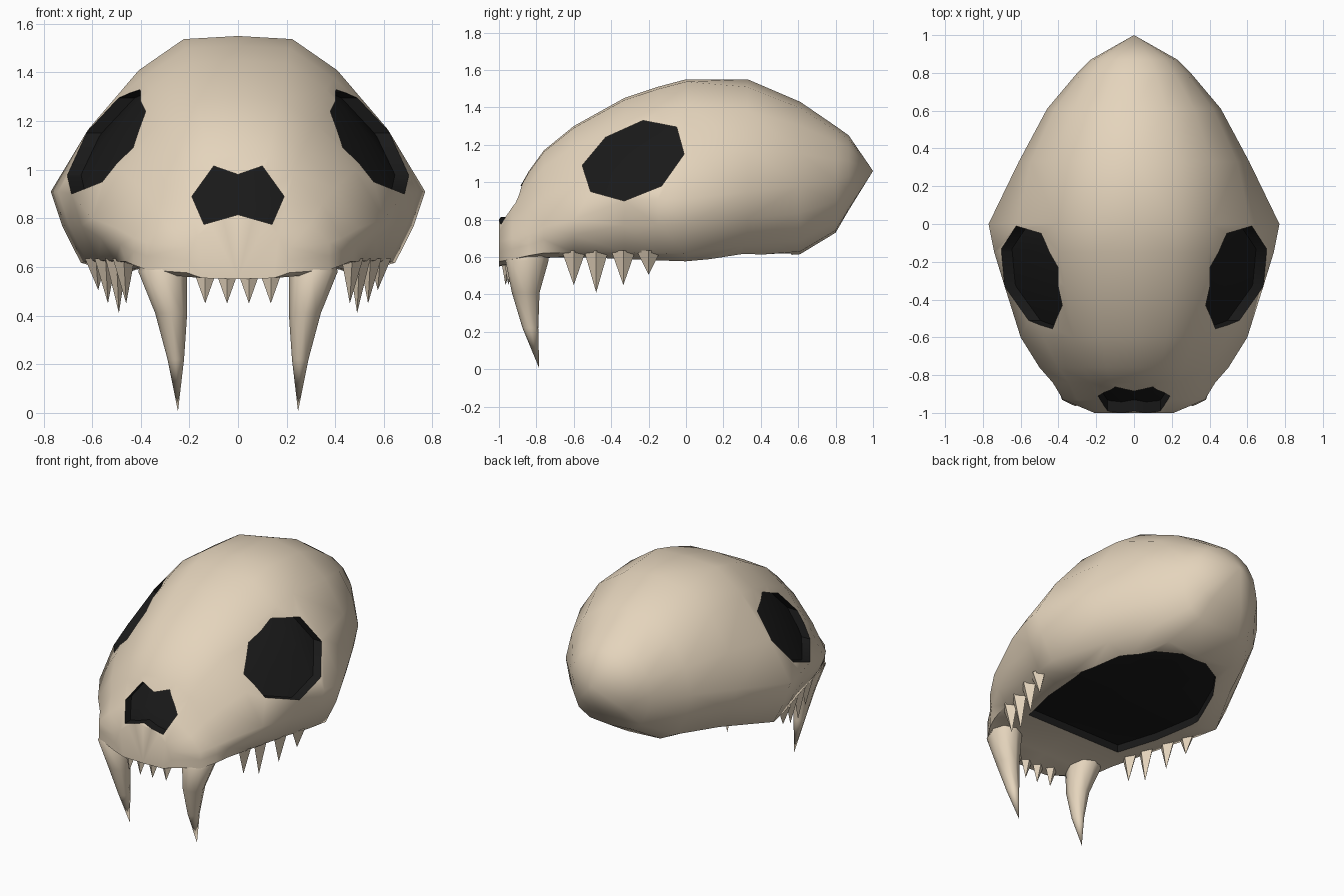
import bpy, bmesh, math

if "Cube" in bpy.data.objects:
    bpy.data.objects.remove(bpy.data.objects["Cube"])


def material(name, rgb):
    m = bpy.data.materials.new(name)
    m.diffuse_color = (*rgb, 1)
    m.use_nodes = True
    m.node_tree.nodes["Principled BSDF"].inputs["Base Color"].default_value = m.diffuse_color
    return m


BONE = material("bone", (0.78, 0.66, 0.505))
DARK = material("dark cavity", (0.010, 0.010, 0.010))


def finish(bm, name, mat):
    bmesh.ops.recalc_face_normals(bm, faces=bm.faces)
    mesh = bpy.data.meshes.new(name)
    bm.to_mesh(mesh)
    bm.free()
    mesh.materials.append(mat)
    ob = bpy.data.objects.new(name, mesh)
    bpy.context.collection.objects.link(ob)
    return ob


def activate(ob):
    bpy.ops.object.select_all(action='DESELECT')
    ob.select_set(True)
    bpy.context.view_layer.objects.active = ob


def smooth(ob, angle):
    activate(ob)
    bpy.ops.object.shade_smooth_by_angle(angle=math.radians(angle))


def loft(bm, rings, tip):
    """Skin closed rings, cap the first one and close the last on a point."""
    rows = [[bm.verts.new(p) for p in r] for r in rings]
    n = len(rows[0])
    bm.faces.new(rows[0])
    for a, b in zip(rows, rows[1:]):
        for i in range(n):
            j = (i + 1) % n
            bm.faces.new((a[i], a[j], b[j], b[i]))
    end = bm.verts.new(tip)
    for i in range(n):
        bm.faces.new((rows[-1][i], rows[-1][(i + 1) % n], end))


# Skull cross-section: upper and lower halves, a rounder one for the back
# and a boxier lower half for the snout
UPPER = [(0, 1), (.29, .98), (.53, .78), (.80, .40), (1, 0)]
LOWER = [(.94, .42), (.84, .88), (.65, 1), (0, 1)]
ROUND_UP = [(0, 1), (.38, .92), (.71, .71), (.92, .38), (1, 0)]
ROUND_LOW = [(.92, .38), (.71, .71), (.38, .92), (0, 1)]
SNOUT_LOW = [(1, .40), (1, .80), (.70, .97), (0, 1)]

# y, top z, widest z, bottom z, half width, shape (+ rounder, - boxier)
STATIONS = [
    (-1.00, .80, .68, .55, .21, -1),
    (-.93, .90, .70, .56, .375, -1),
    (-.84, 1.06, .72, .58, .43, -1),
    (-.76, 1.17, .76, .595, .50, -.5),
    (-.60, 1.30, .80, .60, .60, 0),
    (-.33, 1.45, .90, .59, .685, 0),
    (-.15, 1.51, .91, .582, .74, 0),
    (0, 1.55, .91, .577, .77, 0),
    (.33, 1.55, .95, .595, .61, .8),
    (.61, 1.43, .98, .615, .46, .9),
    (.80, 1.30, 1.01, .73, .30, 1),
    (.87, 1.25, 1.03, .85, .23, 1),
]


def section(y, top, mid, bot, w, e):
    def mix(p, q, t):
        return p[0] + (q[0] - p[0]) * t, p[1] + (q[1] - p[1]) * t
    half = []
    for p, q in zip(UPPER, ROUND_UP):
        u, v = mix(p, q, max(e, 0))
        half.append((u * w, y, mid + v * (top - mid)))
    for p, q in zip(LOWER, ROUND_LOW if e > 0 else SNOUT_LOW):
        u, v = mix(p, q, e * .55 if e > 0 else -e)
        half.append((u * w, y, mid - v * (mid - bot)))
    return half + [(-x, y, z) for x, y, z in half[-2:0:-1]]


def skull_bm():
    bm = bmesh.new()
    loft(bm, [section(*s) for s in STATIONS], (0, 1, 1.06))
    bmesh.ops.recalc_face_normals(bm, faces=bm.faces)
    bmesh.ops.triangulate(bm, faces=bm.faces)
    return bm


# Bone skull
skull = finish(skull_bm(), "skull", BONE)
skull.data.materials.append(DARK)

# Dark core seen through the openings
bm = skull_bm()
bm.normal_update()
moves = [(v, v.normal * 0.05) for v in bm.verts]
for v, d in moves:
    v.co -= d
core = finish(bm, "inner_cavity", DARK)
smooth(core, 50)


def cut(outline, place, lo, hi):
    """Cut a straight opening with dark walls through the skull."""
    bm = bmesh.new()
    a = [bm.verts.new(place(u, v, lo)) for u, v in outline]
    b = [bm.verts.new(place(u, v, hi)) for u, v in outline]
    bm.faces.new(a)
    bm.faces.new(b[::-1])
    n = len(a)
    for i in range(n):
        bm.faces.new((a[i], b[i], b[(i + 1) % n], a[(i + 1) % n]))
    cutter = finish(bm, "cutter", DARK)
    cutter.hide_render = True
    activate(skull)
    mod = skull.modifiers.new("opening", 'BOOLEAN')
    mod.operation = 'DIFFERENCE'
    mod.solver = 'EXACT'
    mod.material_mode = 'TRANSFER'
    mod.object = cutter
    bpy.ops.object.modifier_apply(modifier=mod.name)
    bpy.data.objects.remove(cutter)


def mirrored(half):
    return half + [(-u, v) for u, v in half[::-1] if u > 0]


# Eye sockets, nose opening and underside opening
EYE = [(-.555, 1.09), (-.43, 1.24), (-.23, 1.33), (-.05, 1.295),
       (-.01, 1.15), (-.13, .98), (-.33, .90), (-.51, .95)]
cut(EYE, lambda u, v, t: (t, u, v), -1.2, 1.2)
NOSE = [(0, .98), (.10, 1.015), (.19, .89), (.14, .775), (0, .815)]
cut(NOSE + [(-x, z) for x, z in NOSE[3:0:-1]],
    lambda u, v, t: (u, t, v), -1.2, -.72)
BASE = [(.12, -.57), (.35, -.57), (.42, -.3), (.46, .05), (.37, .3),
        (.24, .48), (.09, .565)]
cut(mirrored(BASE), lambda u, v, t: (u, v, t), .4, .72)
smooth(skull, 50)


def tooth(name, rings, tip, sides):
    """Tapered tooth from rings of x, y, z, x radius, y radius."""
    bm = bmesh.new()
    turn = [2 * math.pi * i / sides for i in range(sides)]
    loft(bm, [[(x + rx * math.cos(a), y + ry * math.sin(a), z) for a in turn]
              for x, y, z, rx, ry in rings], tip)
    return finish(bm, name, BONE)


for s, side in ((1, "right"), (-1, "left")):
    # Long curved fangs
    fang = tooth("fang_" + side, [
        (s * .31, -.82, .67, .08, .08),
        (s * .31, -.85, .58, .10, .115),
        (s * .275, -.857, .41, .066, .074),
        (s * .256, -.832, .22, .034, .042)], (s * .247, -.785, .005), 8)
    smooth(fang, 60)
    # Front teeth
    for i, (x, y) in enumerate(((.045, -.965), (.135, -.95))):
        tooth(f"front_tooth_{side}_{i}", [(s * x, y + .01, .59, .05, .035)],
              (s * x, y, .45), 4)
    # Cheek teeth
    for i, (y, x, z) in enumerate(((-.60, .46, .45), (-.48, .49, .41),
                                   (-.335, .535, .45), (-.20, .575, .505))):
        tooth(f"cheek_tooth_{side}_{i}", [(s * (x + .01), y, .635, .045, .065)],
              (s * x, y, z), 4)
